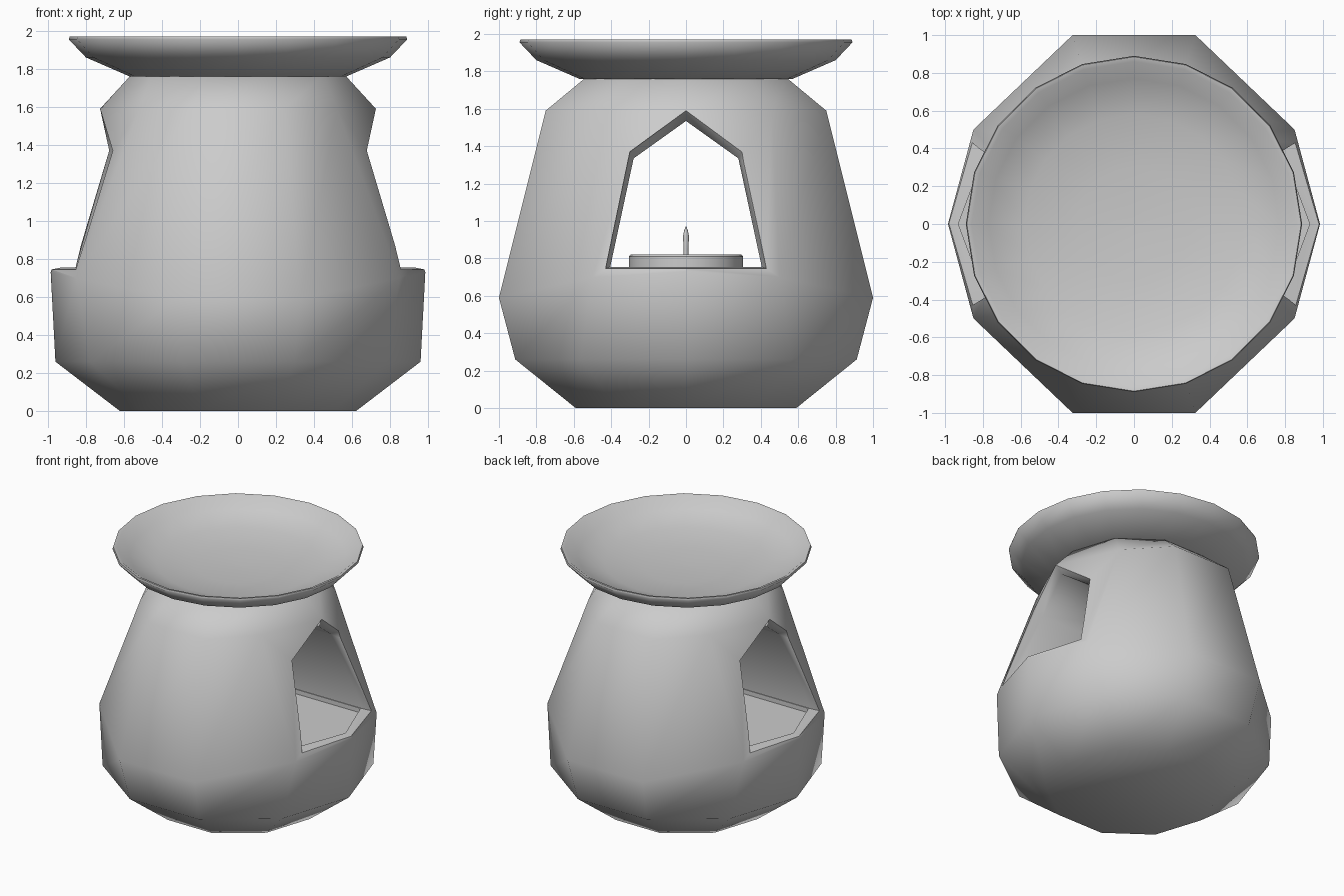
import bpy, bmesh, math

if "Cube" in bpy.data.objects:
    bpy.data.objects.remove(bpy.data.objects["Cube"])


def loft(name, rings):
    """Mesh from stacked closed loops, capped at both ends."""
    bm = bmesh.new()
    loops = [[bm.verts.new(p) for p in ring] for ring in rings]
    n = len(loops[0])
    for a, b in zip(loops, loops[1:]):
        for i in range(n):
            j = (i + 1) % n
            bm.faces.new((a[i], a[j], b[j], b[i]))
    bm.faces.new(loops[0][::-1])
    bm.faces.new(loops[-1])
    bmesh.ops.recalc_face_normals(bm, faces=bm.faces)
    me = bpy.data.meshes.new(name)
    bm.to_mesh(me)
    bm.free()
    ob = bpy.data.objects.new(name, me)
    bpy.context.collection.objects.link(ob)
    return ob


def circle(r, z, n):
    return [(r * math.cos(2 * math.pi * i / n), r * math.sin(2 * math.pi * i / n), z)
            for i in range(n)]


def turned(name, profile, n):
    return loft(name, [circle(r, z, n) for r, z in profile])


def activate(ob):
    bpy.ops.object.select_all(action='DESELECT')
    ob.select_set(True)
    bpy.context.view_layer.objects.active = ob


def smooth(ob, deg):
    activate(ob)
    bpy.ops.object.shade_smooth_by_angle(angle=math.radians(deg))


def cut(ob, cutter):
    cutter.hide_render = True
    activate(ob)
    m = ob.modifiers.new("cut", 'BOOLEAN')
    m.operation = 'DIFFERENCE'
    m.solver = 'EXACT'
    m.object = cutter
    bpy.ops.object.modifier_apply(modifier=m.name)
    bpy.data.objects.remove(cutter)


def ten_sided(side, diagonal, front):
    """Ten-point ring mirrored from three corner points."""
    pts = [side, diagonal, front]
    quarter = pts + [(-x, y, z) for x, y, z in pts[::-1]]
    return quarter + [(x, -y, z) for x, y, z in quarter[-2:0:-1]]


# Ten-sided body
body = loft("burner_body", [
    circle(0.62, 0, 10),
    circle(0.96, 0.26, 10),
    ten_sided((0.985, 0, 0.73), (0.85, 0.5, 0.70), (0.325, 1.0, 0.59)),
    ten_sided((0.725, 0, 1.59), (0.52, 0.46, 1.59), (0.245, 0.75, 1.59)),
    circle(0.56, 1.77, 10)])

# Pointed opening through both sides, with bevelled edges
outer = [(0.98, 0, 0.745), (0.85, 0.43, 0.745), (0.66, 0.30, 1.37),
         (0.725, 0, 1.59), (0.66, -0.30, 1.37), (0.85, -0.43, 0.745)]
inner = [(0.93, 0, 0.755), (0.80, 0.405, 0.755), (0.61, 0.28, 1.335),
         (0.67, 0, 1.535), (0.61, -0.28, 1.335), (0.80, -0.405, 0.755)]
half = [inner, outer, [(1.3, y, z) for x, y, z in outer]]
mirrored = [[(-x, y, z) for x, y, z in ring] for ring in half[::-1]]
cut(body, loft("opening_cutter", mirrored + half))

# Sunken floor behind the lips
plan = [(0.93, 0), (0.78, 0.40), (-0.78, 0.40), (-0.93, 0), (-0.78, -0.40), (0.78, -0.40)]
cut(body, loft("floor_cutter", [[(x, y, z) for x, y in plan] for z in (0.72, 0.765)]))
smooth(body, 60)

# Oil dish on top
dish = turned("oil_dish", [
    (0.57, 1.76), (0.80, 1.86), (0.89, 1.955), (0.885, 1.97), (0.86, 1.965),
    (0.77, 1.90), (0.58, 1.845), (0.30, 1.815), (0.02, 1.81)], 20)
smooth(dish, 70)

# Tea light with cup rim, wax and wick
candle = turned("tea_light", [
    (0.305, 0.718), (0.305, 0.81), (0.295, 0.82), (0.275, 0.82),
    (0.27, 0.80), (0.02, 0.80)], 24)
smooth(candle, 40)
wick = turned("wick", [
    (0.014, 0.79), (0.013, 0.85), (0.016, 0.92), (0.010, 0.95), (0.002, 0.97)], 8)
smooth(wick, 50)
